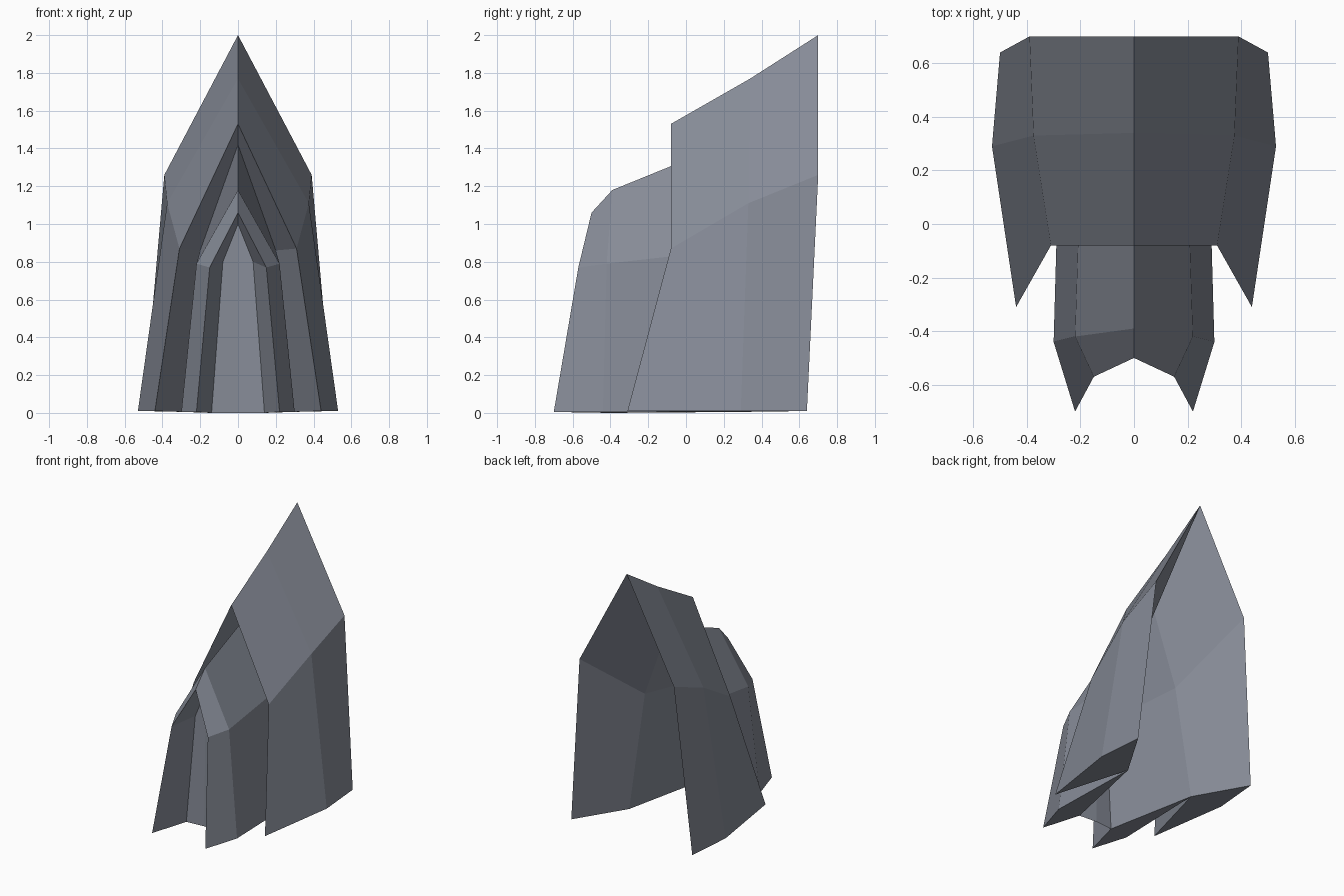
import bpy, bmesh

if "Cube" in bpy.data.objects:
    bpy.data.objects.remove(bpy.data.objects["Cube"])

grey = bpy.data.materials.new("slate_grey")
grey.diffuse_color = (0.24, 0.26, 0.31, 1)
grey.use_nodes = True
grey.node_tree.nodes["Principled BSDF"].inputs["Base Color"].default_value = grey.diffuse_color

# Half cross-sections: (ridge, eave, foot), each x, y, z
big_front = [(0, -.08, 1.53), (.31, -.08, .87), (.44, -.31, .01)]
big_mid   = [(0, .34, 1.77), (.375, .33, 1.11), (.53, .29, .01)]
big_back  = [(0, .70, 2.0), (.39, .70, 1.26), (.50, .64, .01)]
joint     = [(0, .20, 1.42), (.20, .20, .86), (.28, .27, .005)]
porch_front = [(0, -.50, 1.06), (.15, -.57, .77), (.22, -.70, .005)]
porch_mid   = [(0, -.39, 1.18), (.22, -.42, .79), (.30, -.44, .005)]
porch_inner = [(0, -.38, 1.0), (.08, -.39, .80), (.14, -.41, .0)]


def build(name, strips, caps):
    """Loft pairs of sections, add caps, mirror across x."""
    bm = bmesh.new()
    faces = [(a[i], a[i + 1], b[i + 1], b[i]) for a, b in strips for i in range(2)] + caps
    for side in (1, -1):
        for f in faces:
            bm.faces.new([bm.verts.new((side * x, y, z)) for x, y, z in f])
    bmesh.ops.remove_doubles(bm, verts=bm.verts, dist=.0005)
    bmesh.ops.recalc_face_normals(bm, faces=bm.faces)
    me = bpy.data.meshes.new(name)
    bm.to_mesh(me)
    bm.free()
    me.materials.append(grey)
    ob = bpy.data.objects.new(name, me)
    bpy.context.collection.objects.link(ob)
    return ob


# Tall rear hood: outer skin, inward-sloping front and back linings, undersides
build("main_hood",
      [(big_front, big_mid), (big_mid, big_back), (big_back, joint), (joint, big_front)],
      [[s[2] for s in (big_front, big_mid, big_back, joint)]])

# Lower front hood, running back into the main hood
build("front_hood",
      [(porch_front, porch_mid), (porch_mid, joint), (joint, porch_inner), (porch_inner, porch_front)],
      [[s[2] for s in (porch_front, porch_mid, joint, porch_inner)]])

# Closed doorway panel, two leaves meeting at the centre
build("door_panel", [], [porch_inner + [(0, -.40, 0)]])
